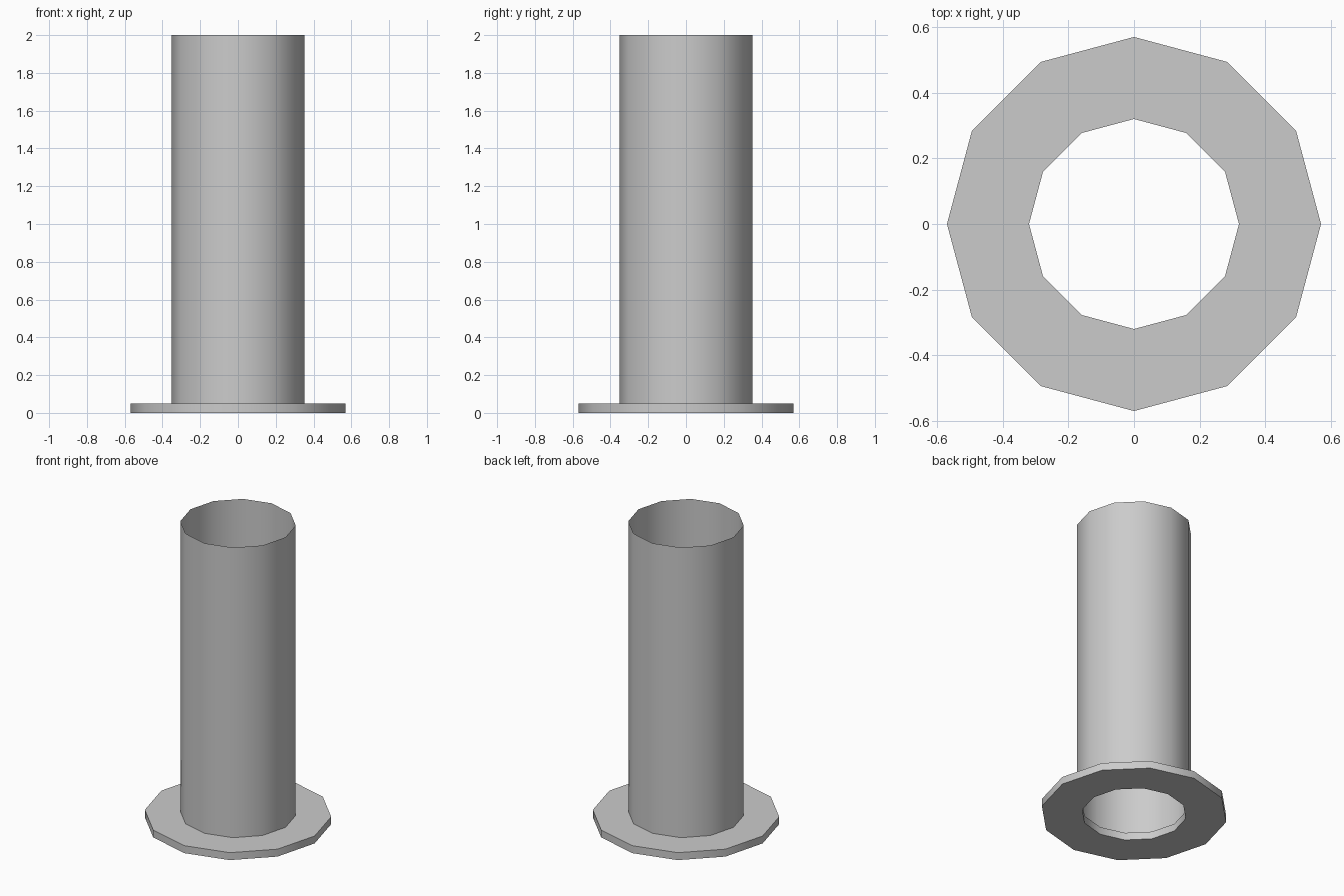
import bpy, bmesh
from math import radians, cos, sin, tau

if "Cube" in bpy.data.objects:
    bpy.data.objects.remove(bpy.data.objects["Cube"])

SIDES = 12


def lathe(name, profile, closed):
    """Spin an (r, z) profile around z with corners on the axes."""
    bm = bmesh.new()
    rings = [[bm.verts.new((r * cos(tau * i / SIDES), r * sin(tau * i / SIDES), z))
              for i in range(SIDES)] for r, z in profile]
    pairs = list(zip(rings, rings[1:]))
    if closed:
        pairs.append((rings[-1], rings[0]))
    for a, b in pairs:
        for i in range(SIDES):
            j = (i + 1) % SIDES
            bm.faces.new((a[i], a[j], b[j], b[i]))
    mesh = bpy.data.meshes.new(name)
    bm.to_mesh(mesh)
    bm.free()
    obj = bpy.data.objects.new(name, mesh)
    bpy.context.collection.objects.link(obj)
    bpy.ops.object.select_all(action='DESELECT')
    obj.select_set(True)
    bpy.context.view_layer.objects.active = obj
    bpy.ops.object.shade_smooth_by_angle(angle=radians(40))
    return obj


# Flat ring at the foot, slightly narrower bore than the tube
lathe("base_flange", [(0.32, 0), (0.57, 0), (0.57, 0.05), (0.32, 0.05)], True)

# Thin open tube standing on the ring
lathe("tube", [(0.353, 0.05), (0.353, 2.0)], False)
